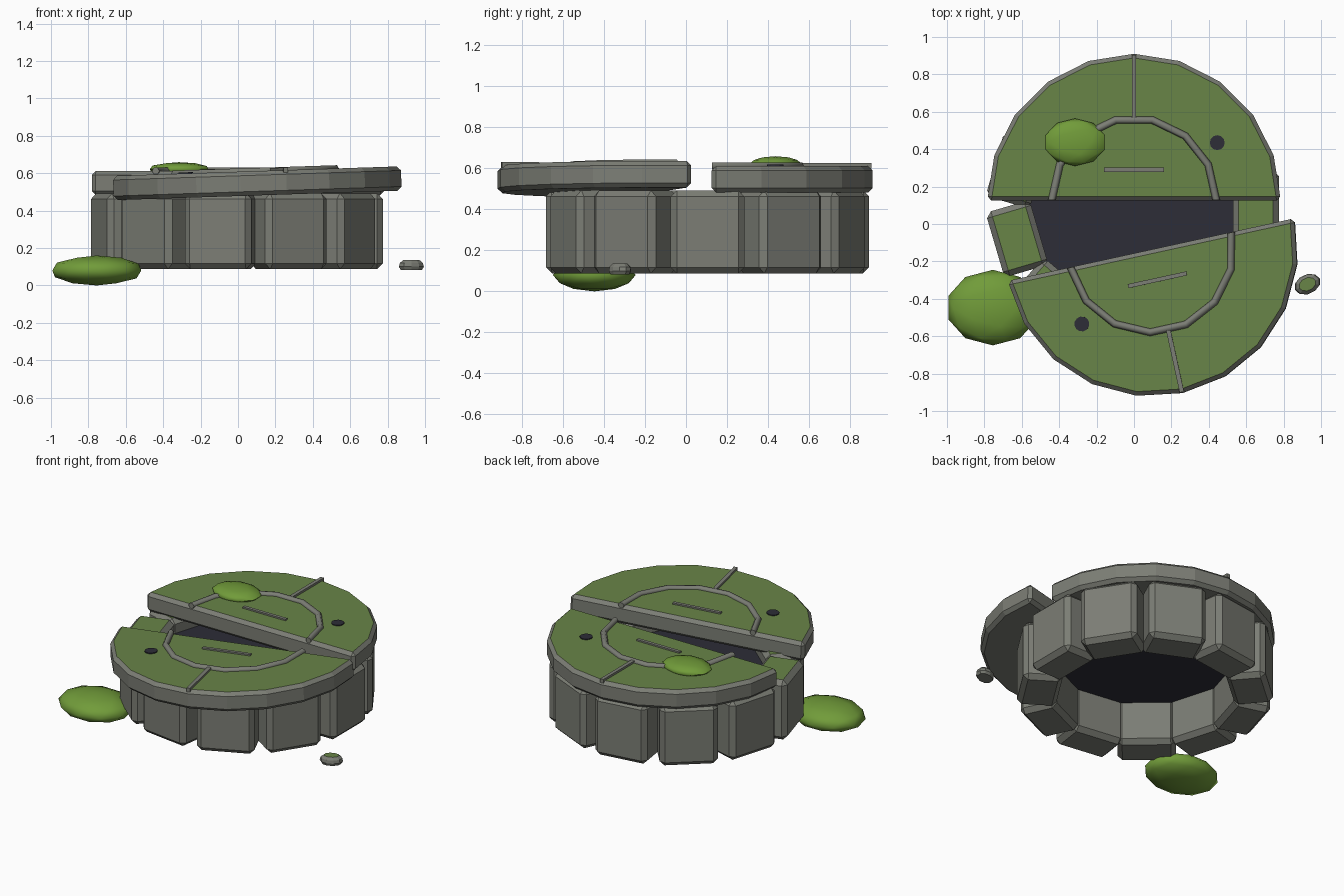
import bpy, bmesh, math
from mathutils import Matrix, Vector

if "Cube" in bpy.data.objects:
    bpy.data.objects.remove(bpy.data.objects["Cube"])


def mat(name, rgb):
    m = bpy.data.materials.new(name)
    m.diffuse_color = (*rgb, 1)
    m.use_nodes = True
    m.node_tree.nodes["Principled BSDF"].inputs["Base Color"].default_value = m.diffuse_color
    return m


STONE = mat("grey stone", (0.200, 0.207, 0.178))
MOSSY = mat("mossy green", (0.140, 0.232, 0.064))
MOSS = mat("bright moss", (0.165, 0.330, 0.042))
DARK = mat("dark shaft", (0.026, 0.026, 0.038))


def finish(name, bm, mats, matrix=Matrix(), smooth=None):
    """Turn a bmesh into an object; with two materials, upward faces get the second."""
    bmesh.ops.recalc_face_normals(bm, faces=bm.faces)
    bm.normal_update()
    if len(mats) > 1:
        for f in bm.faces:
            f.material_index = 1 if f.normal.z > 0.95 else 0
    me = bpy.data.meshes.new(name)
    bm.to_mesh(me)
    bm.free()
    for m in mats:
        me.materials.append(m)
    ob = bpy.data.objects.new(name, me)
    bpy.context.collection.objects.link(ob)
    ob.matrix_world = matrix
    if smooth:
        bpy.ops.object.select_all(action='DESELECT')
        ob.select_set(True)
        bpy.context.view_layer.objects.active = ob
        bpy.ops.object.shade_smooth_by_angle(angle=math.radians(smooth))
    return ob


def box(bm, size, loc):
    m = Matrix.Translation(loc) @ Matrix.Diagonal((*size, 1))
    bmesh.ops.create_cube(bm, size=1, matrix=m)


def bevel_sharp(bm, width):
    bm.normal_update()
    edges = [e for e in bm.edges if e.calc_face_angle(0) > 0.6]
    bmesh.ops.bevel(bm, geom=edges, offset=width, segments=1, affect='EDGES', profile=0.5)


def cylinder(bm, r, depth, segs, loc):
    bmesh.ops.create_cone(bm, cap_ends=True, segments=segs, radius1=r, radius2=r,
                          depth=depth, matrix=Matrix.Translation(loc))


# ring of wall blocks
CY = 0.105
N = 11
for i in range(N):
    bm = bmesh.new()
    box(bm, (0.245, 0.36, 0.405), (0.652, 0, 0.29))
    bevel_sharp(bm, 0.03)
    m = Matrix.Translation((0, CY, 0)) @ Matrix.Rotation(i * 2 * math.pi / N, 4, 'Z')
    finish(f"wall_block_{i + 1}", bm, [STONE, MOSSY], m)

# dark shaft floor
bm = bmesh.new()
cylinder(bm, 0.57, 0.03, 22, (0, CY, 0.385))
finish("shaft_dark", bm, [DARK])


def lid_half(prefix, m):
    """Half-disc slab, flat edge on local x axis, top at local z = 0."""
    R, T = 0.785, 0.13
    bm = bmesh.new()
    pts = [(R * math.cos(math.pi * k / 10), R * math.sin(math.pi * k / 10), -T) for k in range(11)]
    base = bm.faces.new([bm.verts.new(p) for p in pts])
    ext = bmesh.ops.extrude_face_region(bm, geom=[base])
    bmesh.ops.translate(bm, vec=(0, 0, T), verts=[v for v in ext['geom'] if isinstance(v, bmesh.types.BMVert)])
    bmesh.ops.recalc_face_normals(bm, faces=bm.faces)
    bevel_sharp(bm, 0.022)
    finish(prefix + "_slab", bm, [STONE, MOSSY], m)

    # raised half ring
    bm = bmesh.new()
    rings = []
    for k in range(8):
        a = math.pi * k / 7
        ring = []
        for j in range(6):
            t = 2 * math.pi * j / 6
            r = 0.44 + 0.02 * math.cos(t)
            ring.append(bm.verts.new((r * math.cos(a), r * math.sin(a) + 0.002, 0.02 * math.sin(t))))
        rings.append(ring)
    for a, b in zip(rings, rings[1:]):
        for j in range(6):
            bm.faces.new((a[j], a[(j + 1) % 6], b[(j + 1) % 6], b[j]))
    bm.faces.new(rings[0])
    bm.faces.new(rings[-1])
    finish(prefix + "_half_ring", bm, [STONE], m, 61)

    # raised spoke and short bar
    bm = bmesh.new()
    box(bm, (0.024, 0.345, 0.026), (0, 0.607, 0.001))
    box(bm, (0.32, 0.022, 0.02), (0, 0.165, 0))
    finish(prefix + "_bars", bm, [STONE], m)

    # dark hole
    bm = bmesh.new()
    cylinder(bm, 0.04, 0.008, 12, (0.445, 0.31, 0.002))
    finish(prefix + "_hole", bm, [DARK], m)


lid_half("back_lid", Matrix.Translation((0, 0.125, 0.612)))
lid_half("front_lid", Matrix.Translation((0.09, -0.137, 0.611))
         @ Matrix.Rotation(math.radians(-1.9), 4, 'Y')
         @ Matrix.Rotation(math.radians(192.3), 4, 'Z'))


# moss clumps
def moss(name, loc, size):
    bm = bmesh.new()
    bmesh.ops.create_icosphere(bm, subdivisions=2, radius=1)
    m = Matrix.Translation(loc) @ Matrix.Diagonal((*size, 1))
    bmesh.ops.transform(bm, matrix=m, verts=bm.verts)
    finish(name, bm, [MOSS], smooth=60)


moss("lid_moss", (-0.315, 0.437, 0.622), (0.165, 0.127, 0.037))
moss("ground_moss", (-0.755, -0.447, 0.08), (0.25, 0.202, 0.08))

# small pebble with a mossy top
bm = bmesh.new()
rows = []
for s, z in ((0.85, 0.082), (1.0, 0.1), (0.93, 0.12), (0.65, 0.136)):
    rows.append([bm.verts.new((0.073 * s * math.cos(k * math.pi / 5),
                               0.052 * s * math.sin(k * math.pi / 5), z)) for k in range(10)])
for a, b in zip(rows, rows[1:]):
    for j in range(10):
        bm.faces.new((a[j], a[(j + 1) % 10], b[(j + 1) % 10], b[j]))
bm.faces.new(rows[0])
bm.faces.new(rows[-1])
finish("pebble", bm, [STONE, MOSSY],
       Matrix.Translation((0.927, -0.322, 0)) @ Matrix.Rotation(math.radians(25), 4, 'Z'))
